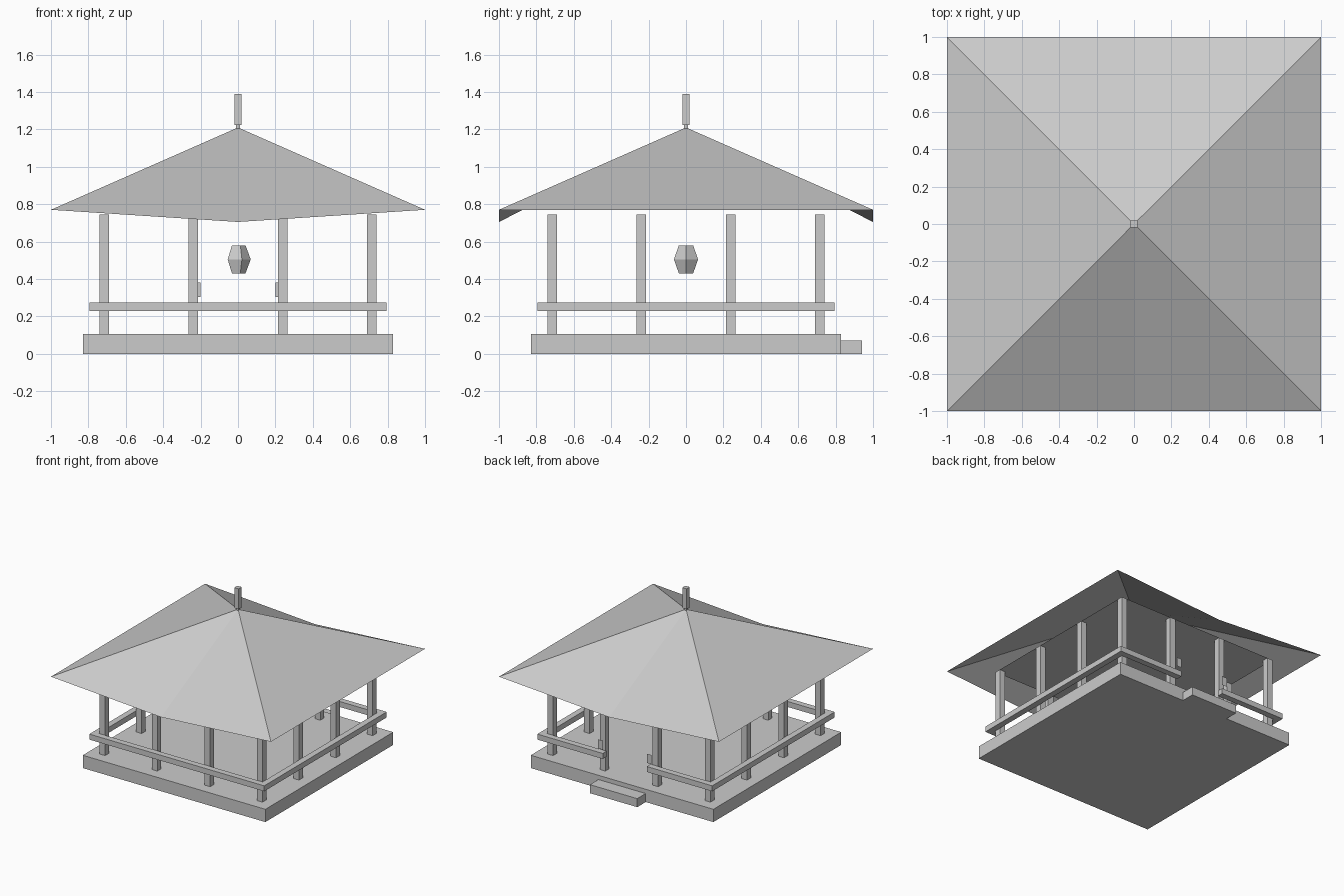
import bpy, math

if "Cube" in bpy.data.objects:
    bpy.data.objects.remove(bpy.data.objects["Cube"])


def mesh(name, verts, faces):
    me = bpy.data.meshes.new(name)
    me.from_pydata(verts, [], faces)
    me.update()
    ob = bpy.data.objects.new(name, me)
    bpy.context.collection.objects.link(ob)
    return ob


def box(name, x0, x1, y0, y1, z0, z1):
    v = [(x, y, z) for x in (x0, x1) for y in (y0, y1) for z in (z0, z1)]
    f = [(0, 1, 3, 2), (4, 6, 7, 5), (0, 4, 5, 1), (2, 3, 7, 6), (0, 2, 6, 4), (1, 5, 7, 3)]
    return mesh(name, v, f)


# Platform and back step
box("platform", -.83, .83, -.83, .83, 0, .105)
box("back_step", -.215, .215, .83, .94, 0, .07)

# Posts around the perimeter
spots = (-.715, -.24, .24, .715)
for x in spots:
    for y in spots:
        if max(abs(x), abs(y)) > .5:
            box("post", x - .025, x + .025, y - .025, y + .025, .105, .745)

# Railings, with an entrance gap at the back
R, r, z0, z1 = .795, .745, .23, .275
box("front_rail", -R, R, -R, -r, z0, z1)
for s in (-1, 1):
    xs = sorted((s * r, s * R))
    box("side_rail", *xs, -r, r, z0, z1)
    xs = sorted((s * .2, s * R))
    box("back_rail", *xs, r, R, z0, z1)
    # Thin plates beside the entrance
    a, b = sorted((s * .2, s * .245))
    mesh("entrance_plate", [(a, R, .305), (b, R, .305), (b, R, .38), (a, R, .38)], [(3, 2, 1, 0)])

# Flat ceiling resting on the posts
c = .74
mesh("ceiling", [(-c, -c, .745), (c, -c, .745), (c, c, .745), (-c, c, .745)], [(3, 2, 1, 0)])

# Open roof shell with front and back eaves dipping in the middle
e, d = .77, .705
mesh("roof",
     [(-1, -1, e), (0, -1, d), (1, -1, e), (1, 1, e), (0, 1, d), (-1, 1, e), (0, 0, 1.21)],
     [(0, 1, 6), (1, 2, 6), (2, 3, 6), (3, 4, 6), (4, 5, 6), (5, 0, 6)])

# Finial on a narrow neck
box("finial_neck", -.01, .01, -.01, .01, 1.2, 1.222)
box("finial", -.02, .02, -.02, .02, 1.222, 1.39)

# Five-sided hanging lantern
n = 5
verts = [(q * math.cos(i * math.tau / n), q * math.sin(i * math.tau / n), z)
         for q, z in ((.04, .43), (.068, .505), (.04, .58)) for i in range(n)]
faces = [(k * n + i, k * n + (i + 1) % n, (k + 1) * n + (i + 1) % n, (k + 1) * n + i)
         for k in range(2) for i in range(n)]
faces += [tuple(range(n))[::-1], tuple(range(2 * n, 3 * n))]
mesh("lantern", verts, faces)
